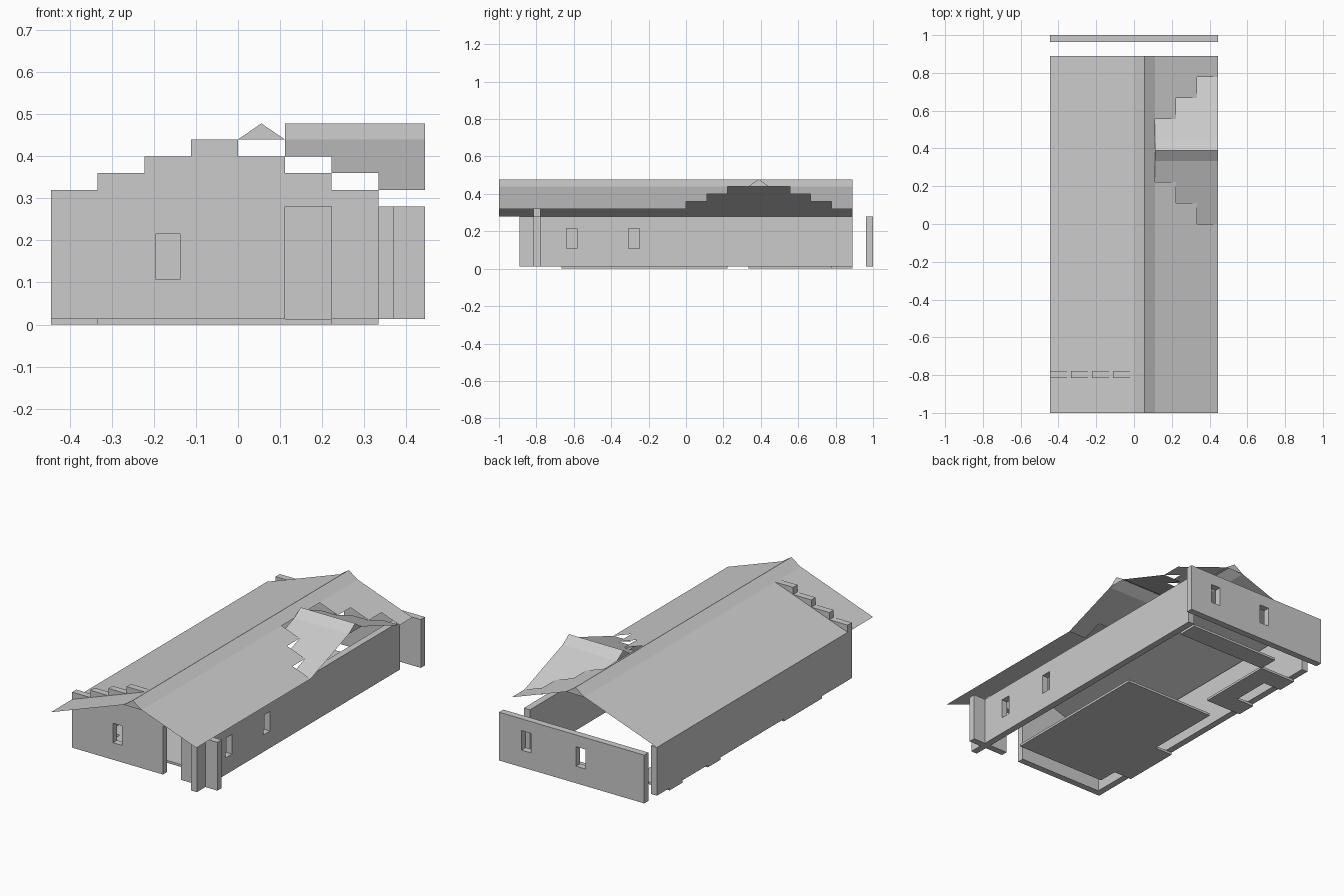
import bpy

if "Cube" in bpy.data.objects:
    bpy.data.objects.remove(bpy.data.objects["Cube"])

U = 1 / 9          # one building cell
T = U / 3          # wall thickness
S = 0.04           # roof rise per cell
Z0, Z1 = 0.013, 0.28


def mesh(name, verts, faces):
    me = bpy.data.meshes.new(name)
    me.from_pydata(verts, [], faces)
    ob = bpy.data.objects.new(name, me)
    bpy.context.collection.objects.link(ob)
    return ob


def boxes(name, items):
    """One object from boxes given as (x0, x1, y0, y1, z0, z1)."""
    verts, faces = [], []
    for b in items:
        n = len(verts)
        verts += [(b[i], b[2 + j], b[4 + k]) for i in (0, 1) for j in (0, 1) for k in (0, 1)]
        faces += [[n + i for i in f] for f in
                  ((0, 1, 3, 2), (4, 6, 7, 5), (0, 4, 5, 1), (2, 3, 7, 6), (0, 2, 6, 4), (1, 5, 7, 3))]
    return mesh(name, verts, faces)


def wall(name, axis, start, end, side, windows=(), extra=()):
    """Straight wall along an axis, with window openings at the given centres."""
    w, lo, hi = 0.0285, 0.107, 0.215
    spans, pos = [], start
    for c in sorted(windows):
        spans += [(pos, c - w, Z0, Z1), (c - w, c + w, Z0, lo), (c - w, c + w, hi, Z1)]
        pos = c + w
    spans.append((pos, end, Z0, Z1))
    spans += extra
    if axis == 'x':
        items = [(a, b, side, side + T, c, d) for a, b, c, d in spans]
    else:
        items = [(side, side + T, a, b, c, d) for a, b, c, d in spans]
    return boxes(name, items)


def quads(name, qs):
    verts = [v for q in qs for v in q]
    return mesh(name, verts, [list(range(4 * i, 4 * i + 4)) for i in range(len(qs))])


# Front wall with stepped gable; the steps poke through the left roof slope
gable = [(i * U, (i + 1) * U, Z1, Z1 + S * (5 + i)) for i in range(-4, 0)]
gable += [(i * U, (i + 1) * U, Z1, Z1 + S * (3 - i)) for i in range(0, 3)]
wall('front_wall', 'x', -4 * U, U, -7 * U - T, [-1.5 * U], gable)
wall('front_wall_beside_door', 'x', 2 * U, 4 * U, -7 * U - T)

# Side and back walls
wall('right_wall', 'y', -8 * U, 8 * U, 3 * U, [-5.5 * U, -2.5 * U])
wall('left_wall', 'y', -7 * U, 8 * U, -4 * U)
wall('back_wall', 'x', -4 * U, 4 * U, 9 * U - T, [-0.5 * U, 2.5 * U])

# Floor slabs, in cells (x0, x1, y0, y1)
slabs = [(-3, 2, -6, 2), (-4, -3, -5, -2), (-2, 3, 7, 8),
         (-3, -2, 3, 7), (-4, -3, 3, 4), (-4, -3, 6, 7)]
boxes('floor', [(a * U, b * U, c * U, d * U, 0, Z0) for a, b, c, d in slabs])

# Main roof, left slope
R = 0.44
quads('roof_left', [[(-4 * U, -9 * U, R - 4 * S), (0, -9 * U, R),
                     (0, 8 * U, R), (-4 * U, 8 * U, R - 4 * S)]])

# Main roof, right slope, with a stepped opening under the dormer
right = []
for i in range(3):
    x0, x1, z0, z1 = (1 + i) * U, (2 + i) * U, R - i * S, R - (i + 1) * S
    for a, b in ((-9, 2 - i), (5 + i, 8)):
        right.append([(x0, a * U, z0), (x1, a * U, z1), (x1, b * U, z1), (x0, b * U, z0)])
quads('roof_right', right)

# Dormer slopes, one row of tiles per step
for name, edge, d in (('dormer_slope_front', 3, -1), ('dormer_slope_back', 4, 1)):
    qs = []
    for i in range(3):
        y0, y1 = (edge + d * i) * U, (edge + d * (i + 1)) * U
        x0, z0, z1 = (1 + i) * U, R - i * S, R - (i + 1) * S
        q = [(x0, y0, z0), (x0, y1, z1), (4 * U, y1, z1), (4 * U, y0, z0)]
        qs.append(q if d < 0 else q[::-1])
    quads(name, qs)

# Ridge caps with closed ends
P = 0.478
cap = [[0, 3, 4, 1], [1, 4, 5, 2], [0, 1, 2], [3, 5, 4]]
mesh('main_ridge', [(x, y, z) for y in (-9 * U, 8 * U)
                    for x, z in ((0, R), (U / 2, P), (U, R))], cap)
mesh('dormer_ridge', [(x, y, z) for x in (4 * U, U)
                      for y, z in ((3 * U, R), (3.5 * U, P), (4 * U, R))], cap)
for name in ('main_ridge', 'dormer_ridge'):
    me = bpy.data.objects[name].data
    if me.polygons[0].normal.z < 0:
        me.flip_normals()
